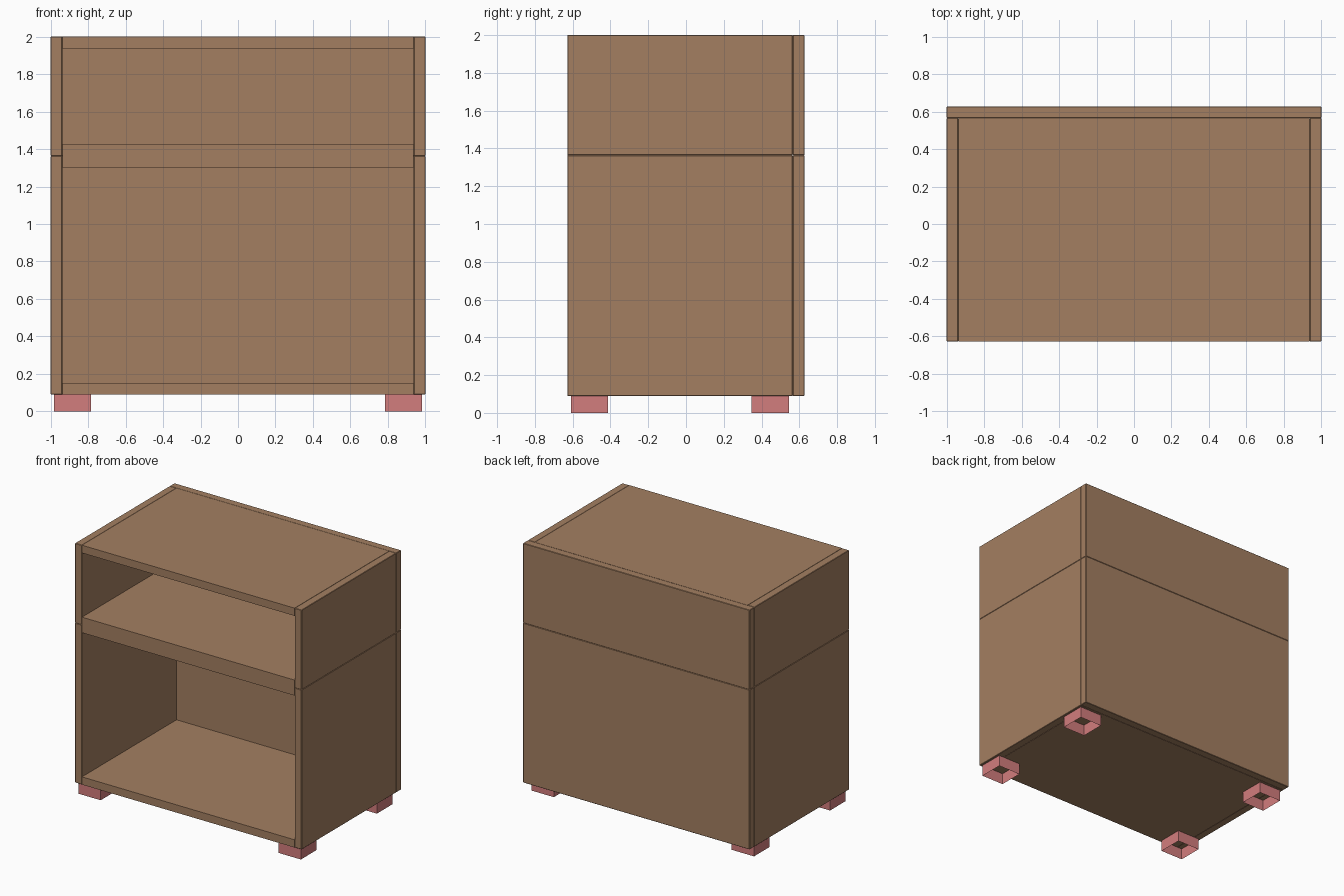
import bpy, bmesh

if "Cube" in bpy.data.objects:
    bpy.data.objects.remove(bpy.data.objects["Cube"])


def material(name, color):
    m = bpy.data.materials.new(name)
    m.diffuse_color = (*color, 1.0)
    m.use_nodes = True
    m.node_tree.nodes["Principled BSDF"].inputs["Base Color"].default_value = m.diffuse_color
    return m


wood = material("brown_wood", (0.37, 0.212, 0.120))
pink = material("pink_feet", (0.65, 0.205, 0.205))


def box(name, x, y, z, mat, bevel=0.0, open_ends=False):
    """Box from (min, max) ranges on each axis, optionally open at top and bottom."""
    bm = bmesh.new()
    bmesh.ops.create_cube(bm, size=1.0)
    for v in bm.verts:
        for i, (lo, hi) in enumerate((x, y, z)):
            v.co[i] = lo + (v.co[i] + 0.5) * (hi - lo)
    if open_ends:
        bm.normal_update()
        caps = [f for f in bm.faces if abs(f.normal.z) > 0.9]
        bmesh.ops.delete(bm, geom=caps, context='FACES_ONLY')
    mesh = bpy.data.meshes.new(name)
    bm.to_mesh(mesh)
    bm.free()
    mesh.materials.append(mat)
    ob = bpy.data.objects.new(name, mesh)
    bpy.context.collection.objects.link(ob)
    if bevel:
        mod = ob.modifiers.new("edge_bevel", 'BEVEL')
        mod.width = bevel
        mod.segments = 1
    return ob


FRONT, BACK, T = -0.627, 0.627, 0.062
FOOT_H, SPLIT, TOP = 0.09, 1.364, 2.0
INNER = BACK - T          # front face of the back panels
B = 0.003

# Two stacked open-fronted cabinets
for label, z0, z1 in (("lower", FOOT_H, SPLIT), ("upper", SPLIT, TOP)):
    box(label + "_back_panel", (-1, 1), (INNER, BACK), (z0, z1), wood, B)
    box(label + "_left_side", (-1, -1 + T), (FRONT, INNER), (z0, z1), wood, B)
    box(label + "_right_side", (1 - T, 1), (FRONT, INNER), (z0, z1), wood, B)
    span = (-1 + T, 1 - T)
    box(label + "_floor_board", span, (FRONT, INNER), (z0, z0 + T), wood)
    box(label + "_top_board", span, (FRONT, INNER), (z1 - T, z1), wood)

# Four hollow square feet, open underneath
for side, x in (("left", (-0.982, -0.785)), ("right", (0.785, 0.982))):
    for end, y in (("front", (-0.61, -0.413)), ("back", (0.348, 0.545))):
        box(f"{end}_{side}_foot", x, y, (0.0, FOOT_H), pink, open_ends=True)
